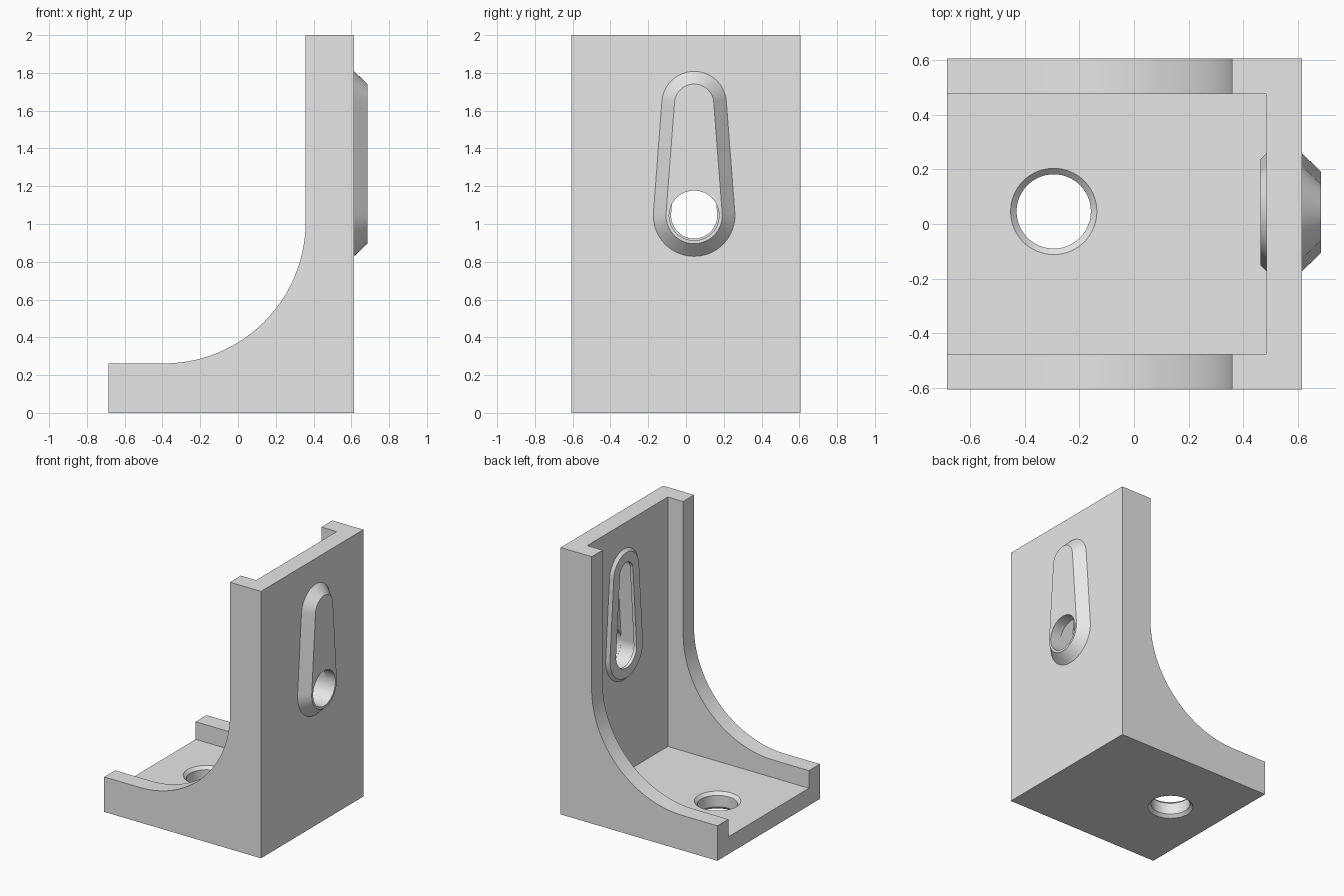
import bpy, bmesh
from math import pi, sin, cos, asin
from mathutils import Vector

cube = bpy.data.objects.get("Cube")
if cube:
    bpy.data.objects.remove(cube, do_unlink=True)

grey = bpy.data.materials.new("light grey")
grey.use_nodes = True
grey.diffuse_color = (0.8, 0.8, 0.8, 1)
grey.node_tree.nodes["Principled BSDF"].inputs["Base Color"].default_value = (0.8, 0.8, 0.8, 1)

SLOT_Y, SLOT_LOW, SLOT_HIGH = 0.043, 1.045, 1.637
HOLE_X, HOLE_Y = -0.294, 0.046


def loft(name, rings):
    """Closed solid through a list of matching point rings."""
    bm = bmesh.new()
    loops = [[bm.verts.new(p) for p in ring] for ring in rings]
    n = len(loops[0])
    for a, b in zip(loops, loops[1:]):
        for i in range(n):
            j = (i + 1) % n
            bm.faces.new((a[i], a[j], b[j], b[i]))
    bm.faces.new(loops[0])
    bm.faces.new(loops[-1])
    bmesh.ops.recalc_face_normals(bm, faces=bm.faces)
    mesh = bpy.data.meshes.new(name)
    bm.to_mesh(mesh)
    bm.free()
    mesh.materials.append(grey)
    obj = bpy.data.objects.new(name, mesh)
    bpy.context.collection.objects.link(obj)
    return obj


def arc(cy, cz, r, start, end, steps):
    angles = [start + (end - start) * i / steps for i in range(steps + 1)]
    return [(cy + r * cos(t), cz + r * sin(t)) for t in angles]


def slot_ring(x, grow):
    """Teardrop outline, wide at the bottom, offset by grow."""
    low, high = 0.217 + grow, 0.172 + grow
    a = asin((low - high) / (SLOT_HIGH - SLOT_LOW))
    pts = arc(SLOT_Y, SLOT_LOW, low, pi - a, 2 * pi + a, 40)
    pts += arc(SLOT_Y, SLOT_HIGH, high, a, pi - a, 36)
    return [Vector((x, y, z)) for y, z in pts]


def circle(r, place):
    return [place(u, v) for u, v in arc(0, 0, r, 0, 2 * pi, 64)[:-1]]


def combine(target, tool, operation):
    """Apply a boolean and discard the tool."""
    mod = target.modifiers.new("cut", 'BOOLEAN')
    mod.operation, mod.solver, mod.object = operation, 'EXACT', tool
    bpy.context.view_layer.objects.active = target
    bpy.ops.object.modifier_apply(modifier=mod.name)
    bpy.data.objects.remove(tool, do_unlink=True)


# Bracket body: side profile with a concave sweep, extruded across y
profile = [(-0.685, 0), (0.615, 0), (0.615, 2), (0.358, 2)]
profile += arc(-0.392, 1.012, 0.75, 0, -pi / 2, 40) + [(-0.685, 0.262)]
bracket = loft("corner_bracket", [[(x, y, z) for x, z in profile] for y in (-0.606, 0.606)])

# Channel between the two side walls
channel = [(-1, 0.13), (0.485, 0.13), (0.485, 2.2), (-1, 2.2)]
combine(bracket, loft("channel", [[(x, y, z) for x, z in channel] for y in (-0.477, 0.477)]),
        'DIFFERENCE')

# Bevelled teardrop boss outside, with a low pad inside
boss = [(0.464, -0.022), (0.486, 0), (0.614, 0), (0.685, -0.068)]
combine(bracket, loft("boss", [slot_ring(*s) for s in boss]), 'UNION')

# Teardrop recess from the inside, with a narrow lip
recess = [(0.4, -0.095), (0.488, -0.095), (0.488, -0.084), (0.6, -0.084)]
combine(bracket, loft("recess", [slot_ring(*s) for s in recess]), 'DIFFERENCE')

# Round hole through the boss
combine(bracket, loft("boss_hole", [
    circle(0.132, lambda u, v: (x, SLOT_Y + u, SLOT_LOW + v)) for x in (0.58, 0.8)]), 'DIFFERENCE')

# Floor hole, chamfered on both faces
hole = [(0.179, -0.05), (0.179, -0.022), (0.136, 0.022), (0.136, 0.108), (0.178, 0.15), (0.178, 0.18)]
combine(bracket, loft("floor_hole", [
    circle(r, lambda u, v: (HOLE_X + u, HOLE_Y + v, z)) for r, z in hole]), 'DIFFERENCE')

# Smooth the curved faces and keep crisp edges
bpy.ops.object.select_all(action='DESELECT')
bracket.select_set(True)
bpy.context.view_layer.objects.active = bracket
bpy.ops.object.shade_smooth_by_angle(angle=pi / 6)
